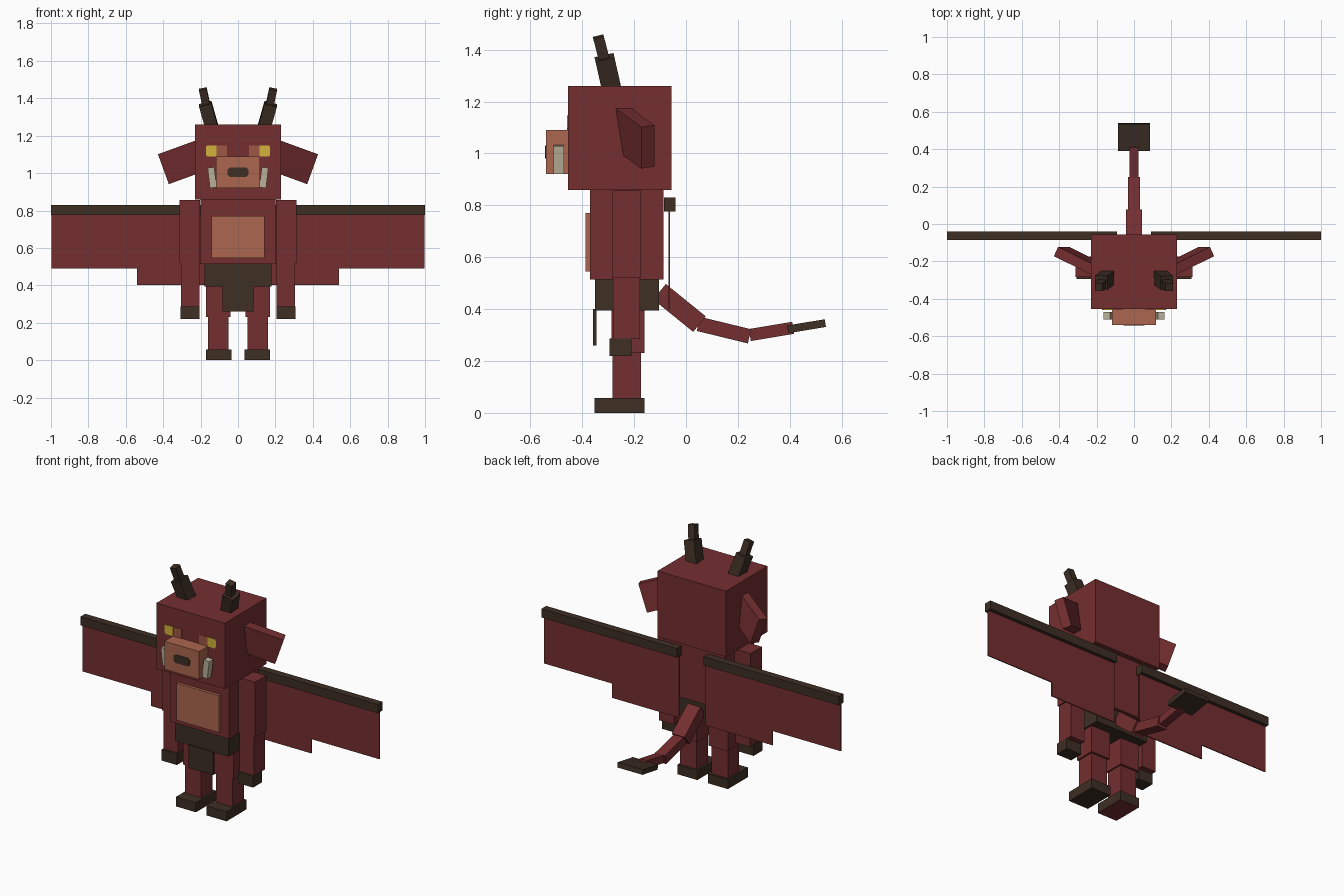
import bpy
import bmesh
from math import radians
from mathutils import Matrix, Vector

cube = bpy.data.objects.get("Cube")
if cube:
    bpy.data.objects.remove(cube)


def material(name, rgb):
    linear = [(c / 255 / 12.92) if c < 11 else ((c / 255 + 0.055) / 1.055) ** 2.4 for c in rgb]
    mat = bpy.data.materials.new(name)
    mat.use_nodes = True
    mat.diffuse_color = (*linear, 1)
    shader = mat.node_tree.nodes["Principled BSDF"]
    shader.inputs["Base Color"].default_value = (*linear, 1)
    shader.inputs["Roughness"].default_value = 0.9
    return mat


RED = material("hide_red", (117, 46, 48))
BROWN = material("dark_brown", (61, 46, 36))
TAN = material("tan_skin", (172, 102, 78))
PATCH = material("brow_tan", (158, 86, 68))
YELLOW = material("eye_yellow", (210, 178, 58))
BONE = material("tusk_bone", (186, 177, 152))


def finish(name, bm, mat):
    bmesh.ops.recalc_face_normals(bm, faces=bm.faces)
    mesh = bpy.data.meshes.new(name)
    bm.to_mesh(mesh)
    bm.free()
    mesh.materials.append(mat)
    obj = bpy.data.objects.new(name, mesh)
    bpy.context.collection.objects.link(obj)
    return obj


def placed_box(name, centre, size, mat, rotation=Matrix()):
    bm = bmesh.new()
    bmesh.ops.create_cube(bm, size=1)
    bm.transform(Matrix.Translation(centre) @ rotation @ Matrix.Diagonal((*size, 1)))
    return finish(name, bm, mat)


def box(name, x, y, z, mat):
    """Upright box given by its extents."""
    centre = [(a + b) / 2 for a, b in (x, y, z)]
    return placed_box(name, centre, [abs(b - a) for a, b in (x, y, z)], mat)


def beam(name, start, end, width, depth, mat):
    """Box running between two points."""
    start, end = Vector(start), Vector(end)
    axis = (end - start).normalized()
    side = (Vector((1, 0, 0)) - axis * axis.x).normalized()
    rot = Matrix((side, axis.cross(side), axis)).transposed().to_4x4()
    return placed_box(name, (start + end) / 2, (width, depth, (end - start).length), mat, rot)


def prism(name, outline, y0, y1, mat):
    """Front outline in x and z, extruded along y."""
    bm = bmesh.new()
    face = bm.faces.new([bm.verts.new((x, y0, z)) for x, z in outline])
    new = bmesh.ops.extrude_face_region(bm, geom=[face])["geom"]
    bmesh.ops.translate(bm, vec=(0, y1 - y0, 0),
                        verts=[v for v in new if isinstance(v, bmesh.types.BMVert)])
    return finish(name, bm, mat)


# Head, muzzle and nose
box("head", (-0.23, 0.23), (-0.455, -0.055), (0.86, 1.26), RED)
box("muzzle", (-0.117, 0.117), (-0.54, -0.455), (0.92, 1.09), TAN)
prism("nose", [(-0.055, 0.99), (-0.043, 0.98), (0.043, 0.98), (0.055, 0.99),
               (0.055, 1.02), (0.043, 1.03), (-0.043, 1.03), (-0.055, 1.02)],
      -0.543, -0.538, BROWN)

# Torso, belly and waist
box("torso", (-0.2, 0.2), (-0.37, -0.087), (0.515, 0.861), RED)
box("belly", (-0.143, 0.143), (-0.388, -0.365), (0.545, 0.77), TAN)
box("belt", (-0.18, 0.18), (-0.35, -0.105), (0.395, 0.52), BROWN)
box("loincloth", (-0.083, 0.083), (-0.358, -0.344), (0.26, 0.4), BROWN)

for side, s in (("left", 1), ("right", -1)):
    # Eyes and brow patches
    prism(side + "_eye", [(s * 0.115, 1.09), (s * 0.165, 1.09), (s * 0.172, 1.098),
                          (s * 0.172, 1.14), (s * 0.165, 1.147), (s * 0.115, 1.147)],
          -0.459, -0.45, YELLOW)
    box(side + "_brow", (s * 0.058, s * 0.115), (-0.458, -0.45), (1.09, 1.147), PATCH)

    # Tusks
    beam(side + "_tusk", (s * 0.132, -0.49, 0.922), (s * 0.145, -0.49, 1.03), 0.036, 0.04, BONE)

    # Horns
    beam(side + "_horn_base", (s * 0.138, -0.285, 1.24), (s * 0.175, -0.314, 1.37),
         0.068, 0.075, BROWN)
    beam(side + "_horn_tip", (s * 0.167, -0.312, 1.35), (s * 0.188, -0.338, 1.45),
         0.042, 0.042, BROWN)

    # Ears
    turn = Matrix.Rotation(s * radians(20), 4, 'Y') @ Matrix.Rotation(s * radians(25), 4, 'Z')
    outer = Vector((s * 0.388, -0.147, 1.025))
    centre = outer - turn @ Vector((s * 0.12, 0, 0))
    placed_box(side + "_ear", centre, (0.24, 0.055, 0.17), RED, turn)

    # Arms and hands
    box(side + "_upper_arm", (s * 0.203, s * 0.313), (-0.283, -0.175), (0.52, 0.857), RED)
    box(side + "_forearm", (s * 0.207, s * 0.305), (-0.281, -0.178), (0.285, 0.52), RED)
    box(side + "_hand", (s * 0.205, s * 0.308), (-0.295, -0.21), (0.22, 0.287), BROWN)

    # Legs and feet
    box(side + "_thigh", (s * 0.04, s * 0.17), (-0.287, -0.16), (0.23, 0.4), RED)
    box(side + "_shin", (s * 0.05, s * 0.16), (-0.283, -0.173), (0.05, 0.23), RED)
    foot = box(side + "_foot", (s * 0.036, s * 0.17), (-0.353, -0.16), (0, 0.058), BROWN)
    if s < 0:
        foot.data.materials.append(RED)
        for face in foot.data.polygons:
            face.material_index = int(face.normal.z < -0.5)

    # Wings
    box(side + "_wing_bar", (s * 0.09, s * 1.0), (-0.085, -0.04), (0.777, 0.83), BROWN)
    prism(side + "_wing", [(s * 0.09, 0.78), (s * 0.998, 0.78), (s * 0.998, 0.49),
                           (s * 0.54, 0.49), (s * 0.54, 0.403), (s * 0.09, 0.403)],
          -0.067, -0.061, RED)

# Tail
beam("tail_base", (0, -0.102, 0.467), (0, 0.052, 0.342), 0.086, 0.077, RED)
beam("tail_middle", (0, 0.048, 0.343), (0, 0.245, 0.295), 0.066, 0.056, RED)
beam("tail_end", (0, 0.246, 0.3), (0, 0.413, 0.328), 0.05, 0.047, RED)
beam("tail_tip", (0, 0.392, 0.322), (0, 0.537, 0.346), 0.17, 0.03, BROWN)
